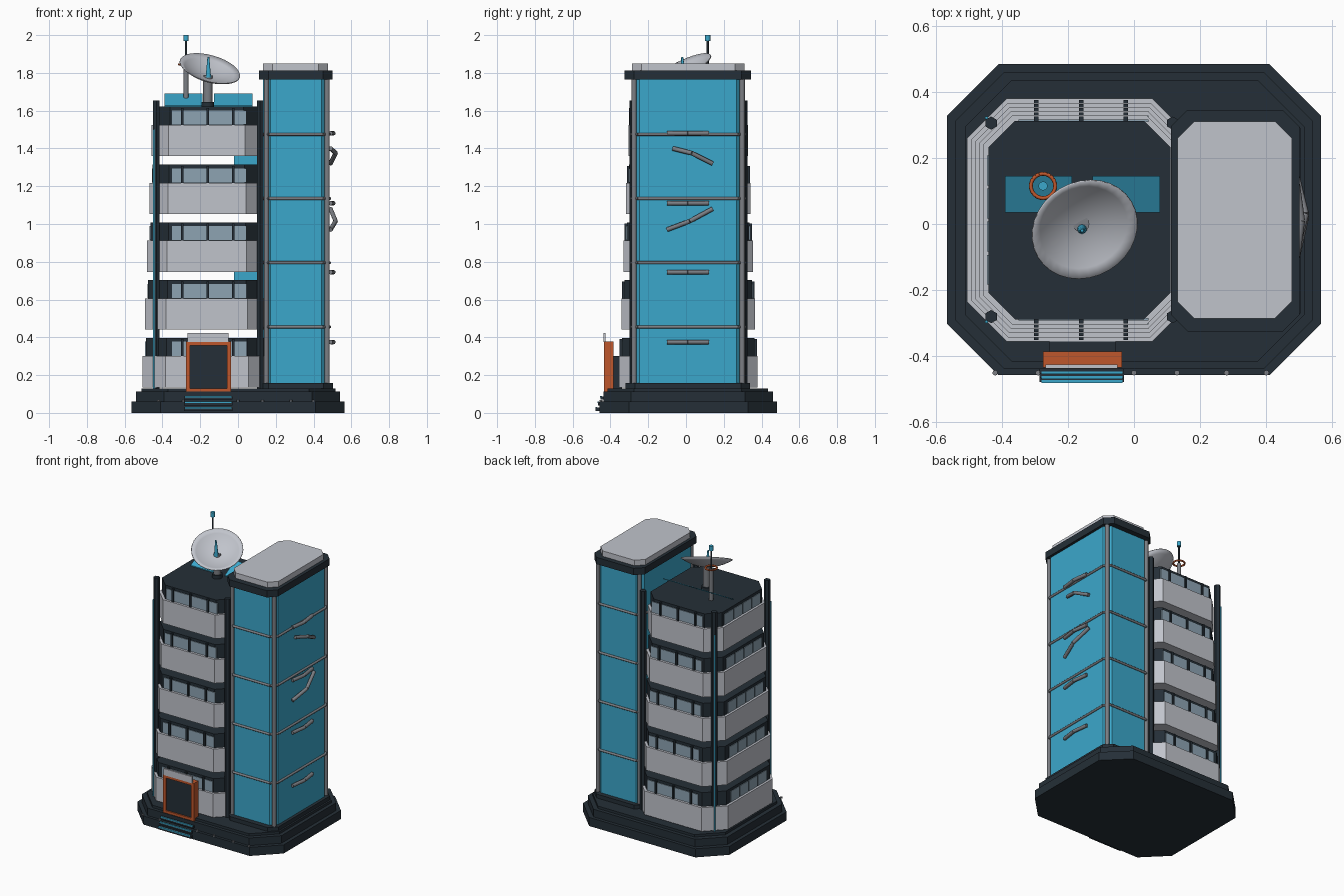
import bpy, bmesh, math
from mathutils import Vector

if "Cube" in bpy.data.objects:
    bpy.data.objects.remove(bpy.data.objects["Cube"])

def material(name, rgb):
    m = bpy.data.materials.new(name)
    m.diffuse_color = (*rgb, 1)
    m.use_nodes = True
    m.node_tree.nodes["Principled BSDF"].inputs["Base Color"].default_value = m.diffuse_color
    return m

DARK = material("dark_slate", (0.018, 0.028, 0.038))
BLUE = material("sky_blue", (0.044, 0.39, 0.60))
LIGHT = material("light_grey", (0.53, 0.55, 0.60))
GREY = material("pipe_grey", (0.20, 0.21, 0.23))
GLASS = material("window_glass", (0.27, 0.37, 0.45))
ORANGE = material("orange", (0.52, 0.095, 0.025))

def finish(name, bm, mat, smooth=False):
    bmesh.ops.recalc_face_normals(bm, faces=bm.faces)
    me = bpy.data.meshes.new(name)
    bm.to_mesh(me)
    bm.free()
    me.materials.append(mat)
    for p in me.polygons:
        p.use_smooth = smooth and len(p.vertices) <= 4
    ob = bpy.data.objects.new(name, me)
    bpy.context.collection.objects.link(ob)
    return ob

def outline(x0, x1, y0, y1, c):
    return [(x0 + c, y0), (x1 - c, y0), (x1, y0 + c), (x1, y1 - c),
            (x1 - c, y1), (x0 + c, y1), (x0, y1 - c), (x0, y0 + c)]

def prism(name, x0, x1, y0, y1, z0, z1, c, mat):
    """Block with four cut corners."""
    bm = bmesh.new()
    pts = outline(x0, x1, y0, y1, c)
    a = [bm.verts.new((x, y, z0)) for x, y in pts]
    b = [bm.verts.new((x, y, z1)) for x, y in pts]
    bm.faces.new(a)
    bm.faces.new(b)
    for i in range(8):
        j = (i + 1) % 8
        bm.faces.new((a[i], a[j], b[j], b[i]))
    return finish(name, bm, mat)

def box(name, x0, x1, y0, y1, z0, z1, mat):
    bm = bmesh.new()
    bmesh.ops.create_cube(bm, size=1)
    for v in bm.verts:
        v.co = Vector(((x0 + x1) / 2 + v.co.x * (x1 - x0),
                       (y0 + y1) / 2 + v.co.y * (y1 - y0),
                       (z0 + z1) / 2 + v.co.z * (z1 - z0)))
    return finish(name, bm, mat)

def tube(name, pts, r, mat, r2=None, seg=10, closed=False):
    """Cylinders joining a row of points."""
    bm = bmesh.new()
    pts = [Vector(p) for p in pts]
    ends = pts[1:] + (pts[:1] if closed else [])
    for p, q in zip(pts, ends):
        d = q - p
        m = d.to_track_quat('Z', 'Y').to_matrix().to_4x4()
        m.translation = (p + q) / 2
        bmesh.ops.create_cone(bm, cap_ends=True, segments=seg, radius1=r,
                              radius2=r if r2 is None else r2, depth=d.length, matrix=m)
    return finish(name, bm, mat, seg > 6)

# Stepped base
prism("base_lower", -0.565, 0.565, -0.457, 0.483, 0, 0.06, 0.155, DARK)
prism("base_middle", -0.54, 0.54, -0.438, 0.46, 0.06, 0.113, 0.148, DARK)
prism("base_upper", -0.51, 0.515, -0.415, 0.435, 0.113, 0.13, 0.14, DARK)
for i, x in enumerate((-0.42, -0.29, 0, 0.13, 0.28, 0.4)):
    tube(f"base_bolt_{i}", [(x, -0.45, 0.06), (x, -0.45, 0.068)], 0.008, GREY)

# Stacked office floors, each a light parapet with a dark window band
CX, CY = -0.165, 0.012
for f in range(5):
    t = f / 4
    z = 0.135 + 0.306 * f
    top = z + 0.165
    hx, hy, c = 0.34 - 0.048 * t, 0.367 - 0.05 * t, 0.12 - 0.03 * t
    prism(f"parapet_{f}", CX - hx, CX + hx, CY - hy, CY + hy, z, top, c, LIGHT)
    bx, by = hx - 0.017, hy - 0.017
    prism(f"window_band_{f}", CX - bx, CX + bx, CY - by, CY + by, top, z + 0.262, c - 0.01, DARK)
    cuts = (-0.19, -0.13, 0.005, 0.14, 0.215)
    for s, side in ((-1, "front"), (1, "back")):
        yw = CY + s * by
        for k in range(4):
            box(f"window_{side}_{f}_{k}", CX + cuts[k] + 0.006, CX + cuts[k + 1] - 0.006,
                yw - 0.004, yw + 0.004, top + 0.002, z + 0.242, GLASS)
        for k in (1, 2, 3):
            ym = yw + s * 0.004
            box(f"mullion_{side}_{f}_{k}", CX + cuts[k] - 0.007, CX + cuts[k] + 0.007,
                ym - 0.009, ym + 0.009, top, z + 0.255, DARK)
    xw = CX - bx
    for k in range(4):
        y0 = CY - 0.2 + 0.1 * k
        box(f"window_left_{f}_{k}", xw - 0.004, xw + 0.004, y0 + 0.005, y0 + 0.095,
            top + 0.002, z + 0.242, GLASS)

# Corner posts with a thin blue strip on the outer ones
for x, y in ((-0.432, -0.28), (-0.432, 0.305), (0.117, -0.28), (0.117, 0.305)):
    tube("corner_post", [(x, y, 0.13), (x, y, 1.655)], 0.02, DARK, seg=6)
    if x < 0:
        s = 1 if y > 0 else -1
        box("post_strip", x - 0.018, x - 0.01, y + s * 0.016 - 0.004, y + s * 0.016 + 0.004,
            0.13, 1.5, BLUE)

# Blue units in two of the gaps between floors
for z in (0.705, 1.317):
    box("gap_unit", -0.02, 0.11, 0.1, 0.2, z - 0.005, z + 0.045, BLUE)

# Glass tower with plinth, cap and pipes
prism("tower", 0.132, 0.482, -0.285, 0.308, 0.13, 1.78, 0.04, BLUE)
prism("tower_plinth", 0.112, 0.503, -0.32, 0.34, 0.125, 0.157, 0.05, DARK)
prism("tower_cap", 0.112, 0.5, -0.325, 0.345, 1.765, 1.812, 0.05, DARK)
prism("tower_roof", 0.132, 0.477, -0.285, 0.31, 1.812, 1.85, 0.05, LIGHT)
for i, z in enumerate((0.455, 0.795, 1.135, 1.475)):
    tube(f"tower_ring_{i}", [(x, y, z) for x, y in outline(0.13, 0.485, -0.288, 0.311, 0.035)],
         0.008, GREY, closed=True)
for x in (0.15, 0.472):
    for y in (-0.275, 0.298):
        tube("tower_pipe", [(x, y, 0.14), (x, y, 1.78)], 0.014, GREY)

# Bent bars on the tower's right side
bars = [[(-0.1, z), (0.01, z), (0.12, z)] for z in (0.375, 0.745, 1.11, 1.48)]
bars += [[(-0.07, 1.4), (0.03, 1.375), (0.14, 1.32)], [(-0.1, 0.97), (0.02, 1.015), (0.14, 1.08)]]
for i, b in enumerate(bars):
    bulge = 0.505 if i < 4 else 0.517
    tube(f"side_bar_{i}", [(x, y, z) for x, (y, z) in zip((0.49, bulge, 0.49), b)], 0.012, GREY, seg=8)

# Entrance: orange frame, dark door, canopy sign plate, steps
for x0, x1 in ((-0.275, -0.253), (-0.058, -0.036)):
    box("door_jamb", x0, x1, -0.434, -0.385, 0.113, 0.378, ORANGE)
box("door_lintel", -0.275, -0.036, -0.434, -0.385, 0.358, 0.378, ORANGE)
box("door_sill", -0.275, -0.036, -0.434, -0.385, 0.113, 0.13, ORANGE)
box("door_panel", -0.255, -0.056, -0.425, -0.385, 0.125, 0.36, DARK)
box("door_passage", -0.255, -0.056, -0.386, -0.34, 0.125, 0.3, DARK)
box("door_plate", -0.268, -0.05, -0.437, -0.425, 0.376, 0.422, LIGHT)
for i, (z, y) in enumerate(((0.01, -0.478), (0.04, -0.466), (0.07, -0.452))):
    box(f"step_{i}", -0.285, -0.03, y, -0.42, z, z + 0.018, DARK)
    box(f"step_edge_{i}", -0.28, -0.035, y - 0.002, y + 0.006, z + 0.012, z + 0.02, BLUE)

# Tilted solar panels on the roof
for x0, x1 in ((-0.39, -0.188), (-0.126, 0.078)):
    p = box("solar_panel", x0, x1, 0.035, 0.145, 1.622, 1.628, BLUE)
    for v in p.data.vertices:
        v.co.z += (v.co.y - 0.035) / 0.11 * 0.062

# Satellite dish
n = Vector((0.25, -0.42, 0.87)).normalized()
rot = n.to_track_quat('Z', 'Y')
rim = Vector((-0.148, -0.018, 1.825))
R, DEPTH, SEG = 0.163, 0.05, 32
bm = bmesh.new()
prof = [bm.verts.new((R * k / 6, 0, DEPTH * (k / 6) ** 2)) for k in range(7)]
edges = [bm.edges.new((prof[k], prof[k + 1])) for k in range(6)]
bmesh.ops.spin(bm, geom=prof + edges, cent=(0, 0, 0), axis=(0, 0, 1),
               angle=2 * math.pi, steps=SEG, use_duplicate=False)
bmesh.ops.remove_doubles(bm, verts=bm.verts, dist=0.0005)
for v in bm.verts:
    v.co = rim + rot @ (v.co - Vector((0, 0, DEPTH)))
dish = finish("dish_bowl", bm, LIGHT, True)
dish.modifiers.new("thickness", 'SOLIDIFY').thickness = 0.005
tube("dish_mast", [(-0.16, 0.0, 1.64), (-0.16, 0.0, 1.785)], 0.025, GREY, seg=16)
tube("dish_foot", [(-0.16, 0.0, 1.62), (-0.16, 0.0, 1.645)], 0.034, DARK, seg=16)
tube("dish_feed", [(-0.157, -0.015, 1.775), (-0.157, -0.02, 1.885)], 0.015, BLUE, r2=0.005)

# Antenna with orange ring
ax, ay = -0.275, 0.115
tube("antenna_mast", [(ax, ay, 1.62), (ax, ay, 1.84)], 0.014, GREY)
tube("antenna_rod", [(ax, ay, 1.84), (ax, ay, 1.97)], 0.006, DARK)
tube("antenna_tip", [(ax, ay, 1.968), (ax, ay, 2.0)], 0.014, BLUE)
tube("antenna_ring", [(ax + 0.037 * math.cos(a * math.pi / 10), ay + 0.037 * math.sin(a * math.pi / 10), 1.845)
                      for a in range(20)], 0.006, ORANGE, seg=8, closed=True)
